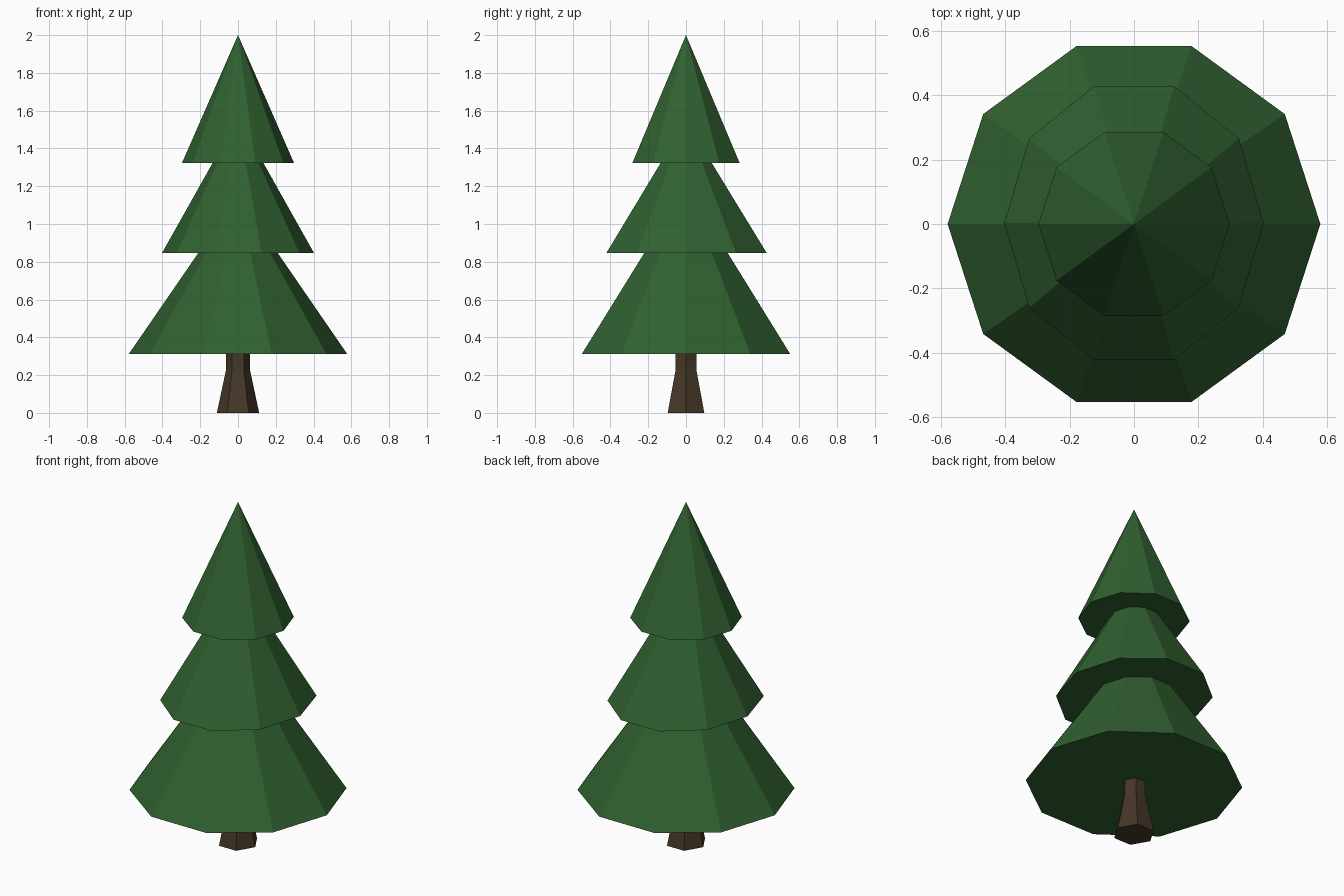
import bpy, bmesh, math

if "Cube" in bpy.data.objects:
    bpy.data.objects.remove(bpy.data.objects["Cube"])


def material(name, rgb):
    m = bpy.data.materials.new(name)
    m.diffuse_color = (*rgb, 1.0)
    m.use_nodes = True
    m.node_tree.nodes["Principled BSDF"].inputs["Base Color"].default_value = m.diffuse_color
    return m


def loft(name, sides, rings, mat, tip=None):
    """Stack elliptical rings (z, x radius, y radius, y offset) into a closed, flat-shaded body."""
    bm = bmesh.new()
    loops = []
    for z, rx, ry, oy in rings:
        angles = [2 * math.pi * i / sides for i in range(sides)]
        loops.append([bm.verts.new((rx * math.cos(a), ry * math.sin(a) + oy, z)) for a in angles])
    for low, high in zip(loops, loops[1:]):
        for i in range(sides):
            j = (i + 1) % sides
            bm.faces.new((low[i], low[j], high[j], high[i]))
    bm.faces.new(loops[0][::-1])
    if tip is None:
        bm.faces.new(loops[-1])
    else:
        peak = bm.verts.new((0, 0, tip))
        for i in range(sides):
            bm.faces.new((loops[-1][i], loops[-1][(i + 1) % sides], peak))
    bmesh.ops.recalc_face_normals(bm, faces=bm.faces)
    mesh = bpy.data.meshes.new(name)
    bm.to_mesh(mesh)
    bm.free()
    mesh.materials.append(mat)
    obj = bpy.data.objects.new(name, mesh)
    bpy.context.collection.objects.link(obj)
    return obj


green = material("needle green", (0.030, 0.118, 0.030))
brown = material("bark brown", (0.060, 0.038, 0.020))

# Six-sided trunk with a flared foot
loft("trunk", 6, [
    (0.0, 0.112, 0.112, 0),
    (0.23, 0.063, 0.063, 0),
    (0.32, 0.063, 0.063, 0),
], brown)

# Three ten-sided tiers of foliage with flat undersides, ending in a point
loft("foliage", 10, [
    (0.312, 0.578, 0.580, 0),
    (0.847, 0.210, 0.232, 0),
    (0.847, 0.402, 0.446, 0.003),
    (1.322, 0.135, 0.143, 0.001),
    (1.322, 0.297, 0.299, 0),
], green, tip=2.0)
